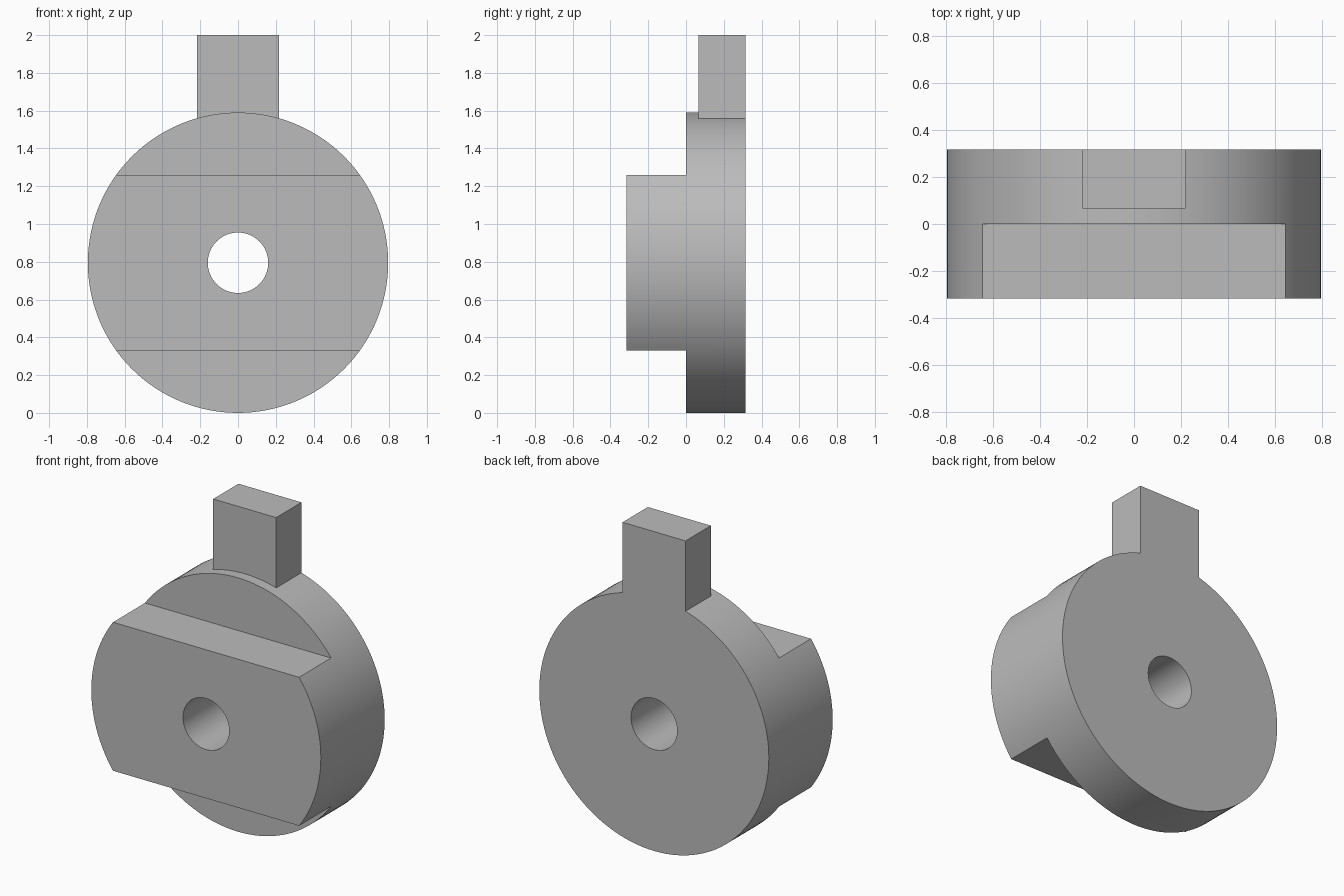
import bpy
import math

# Remove the default cube
default = bpy.data.objects.get("Cube")
if default:
    bpy.data.objects.remove(default, do_unlink=True)

RADIUS, HOLE, HALF_DEPTH = 0.795, 0.16, 0.316
FLAT = 0.465          # half height of the front boss
TAB_HALF, TAB_FRONT, TOP = 0.218, 0.066, 2.0

grey = bpy.data.materials.new("plain grey")
grey.use_nodes = True
colour = (0.5, 0.5, 0.5, 1)
grey.diffuse_color = colour
grey.node_tree.nodes["Principled BSDF"].inputs["Base Color"].default_value = colour


def cylinder(name, radius, depth, sides):
    bpy.ops.mesh.primitive_cylinder_add(
        vertices=sides, radius=radius, depth=depth,
        location=(0, 0, RADIUS), rotation=(math.pi / 2, 0, 0))
    obj = bpy.context.object
    obj.name = name
    return obj


def box(name, low, high):
    centre = [(a + b) / 2 for a, b in zip(low, high)]
    bpy.ops.mesh.primitive_cube_add(size=1, location=centre)
    obj = bpy.context.object
    obj.name = name
    obj.scale = [b - a for a, b in zip(low, high)]
    return obj


def combine(target, tool, operation):
    """Apply a boolean and discard the tool object."""
    bpy.context.view_layer.objects.active = target
    mod = target.modifiers.new(tool.name, "BOOLEAN")
    mod.operation = operation
    mod.solver = "EXACT"
    mod.object = tool
    bpy.ops.object.modifier_apply(modifier=mod.name)
    bpy.data.objects.remove(tool, do_unlink=True)


# Round body, with the front half trimmed to a flat-sided boss
body = cylinder("disc_with_boss_and_tab", RADIUS, 2 * HALF_DEPTH, 128)
body.data.materials.append(grey)
for side in (-1, 1):
    heights = sorted((RADIUS + side * FLAT, RADIUS + side))
    combine(body, box("step_cutter", (-1, -1, heights[0]), (1, 0, heights[1])),
            "DIFFERENCE")

# Upright tab, flush with the back face
tab = box("upright_tab", (-TAB_HALF, TAB_FRONT, 1.3), (TAB_HALF, HALF_DEPTH, TOP))
tab.data.materials.append(grey)
combine(body, tab, "UNION")

# Through bore
combine(body, cylinder("bore_cutter", HOLE, 2, 64), "DIFFERENCE")

# Smooth round walls, crisp edges
bpy.ops.object.select_all(action="DESELECT")
body.select_set(True)
bpy.context.view_layer.objects.active = body
bpy.ops.object.shade_smooth_by_angle(angle=math.radians(30))
